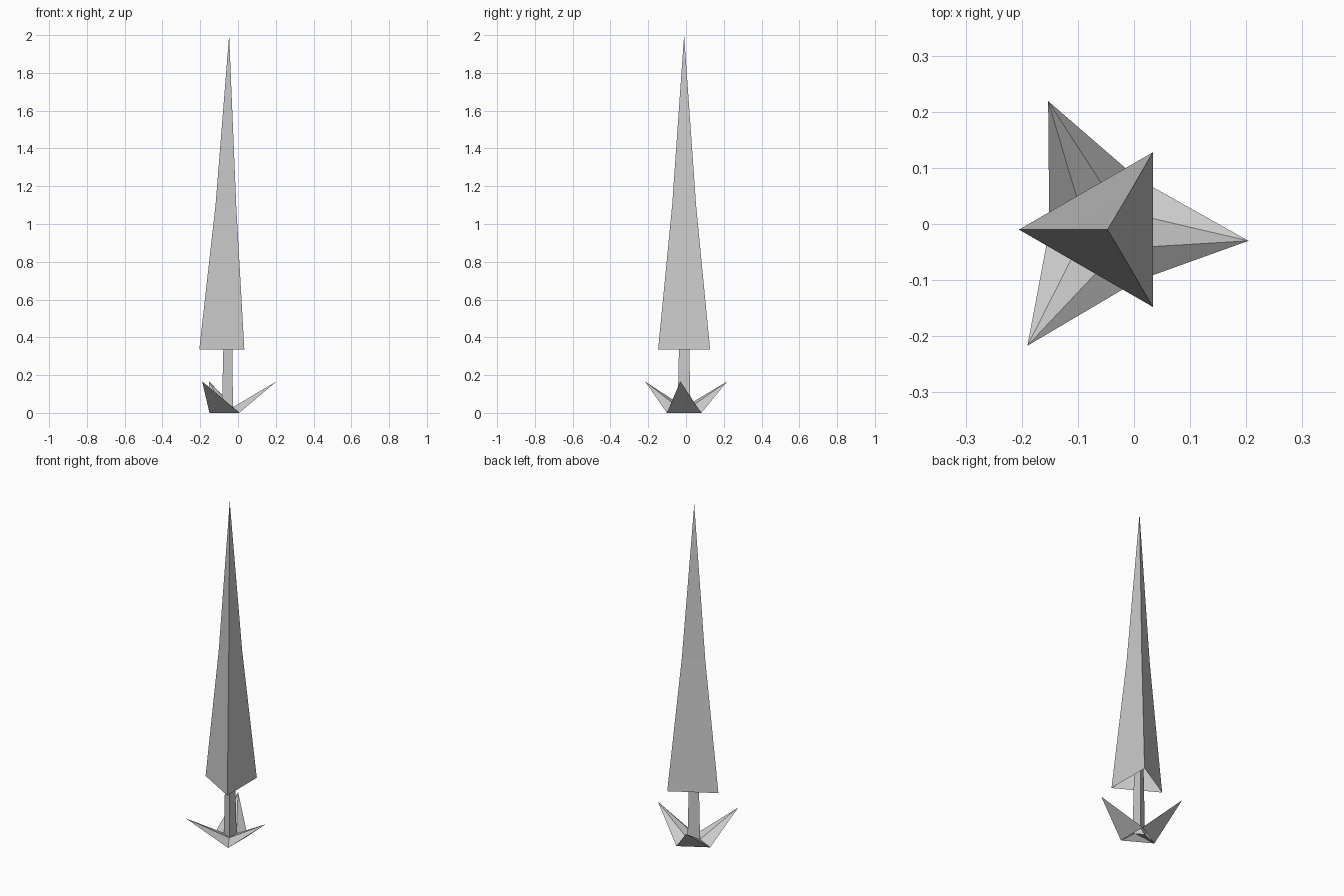
import bpy
from math import cos, sin, radians

if "Cube" in bpy.data.objects:
    bpy.data.objects.remove(bpy.data.objects["Cube"])

CX, CY = -0.046, -0.01  # trunk axis


def ring(r, z):
    """Three-sided ring, counter-clockwise, pointing to -x."""
    return [(CX + r * cos(radians(a)), CY + r * sin(radians(a)), z)
            for a in (180, 300, 60)]


def make(name, verts, faces):
    me = bpy.data.meshes.new(name)
    me.from_pydata(verts, [], faces)
    me.update()
    ob = bpy.data.objects.new(name, me)
    bpy.context.collection.objects.link(ob)
    return ob


def sides(lower, upper):
    """Quads joining two three-vertex rings."""
    return [(lower + i, lower + (i + 1) % 3, upper + (i + 1) % 3, upper + i)
            for i in range(3)]


# tall triangular crown, hollow and open underneath
crown = ring(0.159, 0.335) + ring(0.073, 1.1) + [(CX - 0.001, CY, 2.0)]
make("crown", crown, sides(0, 3) + [(3 + i, 3 + (i + 1) % 3, 6) for i in range(3)])

# slim tapered trunk
make("trunk", ring(0.039, 0.03) + ring(0.029, 0.45), sides(0, 3))

# three pointed ground leaves fanning out from the trunk base
outer, inner = ring(0.105, 0.0), ring(0.039, 0.03)
tips = [(-0.19, -0.217, 0.167), (0.204, -0.03, 0.167), (-0.153, 0.219, 0.167)]
for i, tip in enumerate(tips):
    j = (i + 1) % 3
    make(f"leaf_{i + 1}", [outer[i], outer[j], inner[j], inner[i], tip],
         [(0, 1, 4), (1, 2, 4), (2, 3, 4), (3, 0, 4)])
